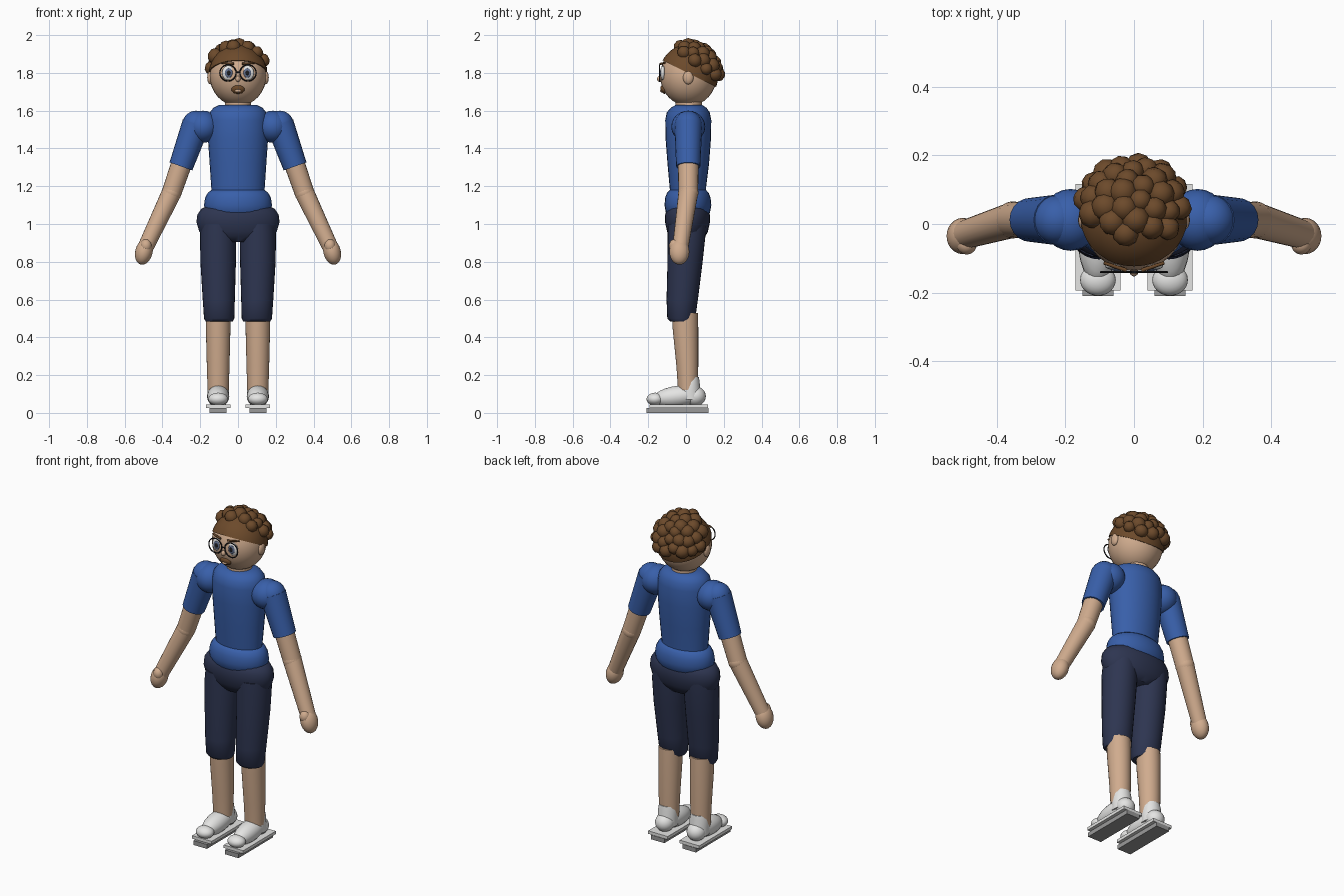
import bpy, bmesh, math, random
from mathutils import Vector, Matrix

random.seed(4)
if "Cube" in bpy.data.objects:
    bpy.data.objects.remove(bpy.data.objects["Cube"])


def material(name, r, g, b):
    m = bpy.data.materials.new(name)
    m.use_nodes = True
    m.diffuse_color = (r, g, b, 1)
    m.node_tree.nodes["Principled BSDF"].inputs["Base Color"].default_value = (r, g, b, 1)
    return m


skin = material("skin", .63, .41, .27)
blue = material("shirt blue", .04, .115, .40)
navy = material("shorts navy", .027, .036, .082)
brown = material("hair brown", .15, .068, .024)
white = material("white", .78, .78, .77)
grey = material("sole grey", .32, .32, .32)
black = material("black", .012, .012, .014)
iris_blue = material("iris blue", .12, .16, .27)


def finish(name, bm, mat, angle=50):
    bmesh.ops.recalc_face_normals(bm, faces=bm.faces)
    mesh = bpy.data.meshes.new(name)
    bm.to_mesh(mesh)
    bm.free()
    mesh.materials.append(mat)
    ob = bpy.data.objects.new(name, mesh)
    bpy.context.collection.objects.link(ob)
    bpy.ops.object.select_all(action="DESELECT")
    ob.select_set(True)
    bpy.context.view_layer.objects.active = ob
    bpy.ops.object.shade_smooth_by_angle(angle=math.radians(angle))
    return ob


def ball(name, mat, centre, radii, tilt=None, segs=24):
    bm = bmesh.new()
    turn = tilt if tilt else Matrix()
    bmesh.ops.create_uvsphere(bm, u_segments=segs, v_segments=segs // 2, radius=1,
                              matrix=Matrix.Translation(centre) @ turn @ Matrix.Diagonal((*radii, 1)))
    return finish(name, bm, mat)


def loft(name, mat, rings, segs=28):
    """Stack of level ellipses, each given as x, y, z, x radius, y radius."""
    bm = bmesh.new()
    loops = []
    for x, y, z, rx, ry in rings:
        loops.append([bm.verts.new((x + rx * math.cos(i * math.tau / segs),
                                    y + ry * math.sin(i * math.tau / segs), z)) for i in range(segs)])
    for a, b in zip(loops, loops[1:]):
        for i in range(segs):
            j = (i + 1) % segs
            bm.faces.new((a[i], a[j], b[j], b[i]))
    bm.faces.new(loops[0])
    bm.faces.new(loops[-1])
    return finish(name, bm, mat)


def limb(name, mat, start, end, r1, r2, segs=20):
    a, b = Vector(start), Vector(end)
    turn = (b - a).to_track_quat("Z", "Y").to_matrix().to_4x4()
    bm = bmesh.new()
    bmesh.ops.create_cone(bm, cap_ends=True, segments=segs, radius1=r1, radius2=r2,
                          depth=(b - a).length, matrix=Matrix.Translation((a + b) / 2) @ turn)
    return finish(name, bm, mat)


def slab(name, mat, centre, size):
    bm = bmesh.new()
    bmesh.ops.create_cube(bm, size=1, matrix=Matrix.Translation(centre) @ Matrix.Diagonal((*size, 1)))
    return finish(name, bm, mat, 30)


def wire_ring(name, mat, centre, rx, rz, thick, segs=28):
    """Upright ring facing the front."""
    bm = bmesh.new()
    loops = []
    for i in range(segs):
        a = i * math.tau / segs
        out = Vector((math.cos(a), 0, math.sin(a)))
        mid = Vector(centre) + Vector((rx * out.x, 0, rz * out.z))
        loops.append([bm.verts.new(mid + thick * (math.cos(t) * out + Vector((0, math.sin(t), 0))))
                      for t in (k * math.tau / 6 for k in range(6))])
    for i in range(segs):
        a, b = loops[i], loops[(i + 1) % segs]
        for k in range(6):
            bm.faces.new((a[k], a[(k + 1) % 6], b[(k + 1) % 6], b[k]))
    return finish(name, bm, mat)


# Trunk
loft("shirt_body", blue, [(0, .012, 1.10, .135, .09), (0, .01, 1.2, .142, .097), (0, .012, 1.32, .15, .11),
                          (0, .012, 1.45, .159, .12), (0, .012, 1.55, .158, .122), (0, .012, 1.59, .15, .114),
                          (0, .014, 1.615, .13, .095), (0, .015, 1.63, .10, .07)])
loft("shirt_hem", blue, [(0, .01, 1.04, .15, .1), (0, .01, 1.06, .172, .117), (0, .01, 1.10, .18, .124),
                         (0, .01, 1.14, .174, .12), (0, .01, 1.165, .16, .11), (0, .01, 1.18, .14, .096)])
loft("shorts_hips", navy, [(0, .008, .905, .12, .07), (0, .008, .935, .185, .095), (0, .008, .96, .205, .108),
                           (0, .008, 1.01, .22, .119), (0, .008, 1.05, .215, .118), (0, .008, 1.08, .195, .108),
                           (0, .008, 1.095, .165, .09)])
limb("neck", skin, (0, .015, 1.6), (0, .015, 1.66), .07, .07)

# Arms and legs
for s, side in ((1, "left"), (-1, "right")):
    ball(side + "_shoulder", blue, (s * .185, .012, 1.515), (.085, .09, .085))
    ball(side + "_sleeve_cap", blue, (s * .222, .012, 1.525), (.073, .073, .075))
    limb(side + "_sleeve", blue, (s * .222, .012, 1.53), (s * .302, .012, 1.305), .074, .064)
    limb(side + "_upper_arm", skin, (s * .295, .012, 1.33), (s * .352, .012, 1.165), .055, .052)
    ball(side + "_elbow", skin, (s * .352, .012, 1.165), (.052, .054, .052))
    limb(side + "_forearm", skin, (s * .352, .012, 1.165), (s * .49, -.03, .875), .052, .042)
    ball(side + "_hand", skin, (s * .498, -.035, .853), (.046, .053, .07),
         Matrix.Rotation(-s * .25, 4, "Y"))
    ball(side + "_thumb", skin, (s * .487, -.06, .885), (.03, .03, .035), segs=14)

    x = s * .105
    loft(side + "_shorts_leg", navy, [(x * .95, -.025, .485, .072, .06), (x * .95, -.025, .50, .08, .074),
                                      (x * .97, -.02, .6, .085, .083), (x, -.005, .8, .094, .093),
                                      (x, .003, .94, .096, .1), (x, .005, 1.0, .09, .1)])
    loft(side + "_shin", skin, [(x, .01, .12, .056, .052), (x, .007, .25, .06, .058),
                                (x, -.003, .45, .065, .068), (x, -.005, .53, .065, .068)])

    # Shoes
    loft(side + "_ankle_collar", white, [(x, .025, .07, .056, .06), (x, .02, .12, .057, .056),
                                         (x, .022, .165, .054, .05), (x, .028, .19, .045, .04)])
    ball(side + "_shoe_body", white, (x, -.04, .088), (.059, .135, .056), Matrix.Rotation(.12, 4, "X"))
    ball(side + "_heel", white, (x, .05, .088), (.054, .055, .052))
    ball(side + "_toe", white, (x, -.163, .073), (.052, .046, .034))
    slab(side + "_sole_top", white, (x, -.038, .035), (.13, .31, .018))
    slab(side + "_sole_bottom", grey, (x, -.045, .013), (.09, .33, .026))

# Head
HEAD = Vector((0, .013, 1.785))
ball("head", skin, HEAD, (.15, .15, .16), segs=32)
for s, side in ((1, "left"), (-1, "right")):
    ball(side + "_ear", skin, (s * .147, .012, 1.775), (.016, .028, .036), segs=16)

# Hair cap trimmed along a sloping hairline
bm = bmesh.new()
bmesh.ops.create_uvsphere(bm, u_segments=32, v_segments=20, radius=1,
                          matrix=Matrix.Translation(HEAD) @ Matrix.Diagonal((.156, .157, .166, 1)))
cut = bmesh.ops.bisect_plane(bm, geom=bm.verts[:] + bm.edges[:] + bm.faces[:], plane_co=(0, 0, 1.805),
                             plane_no=(0, .5, 1), clear_inner=True)
bmesh.ops.contextual_create(bm, geom=[e for e in cut["geom_cut"] if isinstance(e, bmesh.types.BMEdge)])
finish("hair_cap", bm, brown)

# Curls spiralled over the crown and back
crown = Vector((0, .72, .69)).normalized()
turn = crown.to_track_quat("Z", "Y")
COUNT = 36
for i in range(COUNT):
    h = 1 - .58 * (i + .5) / COUNT
    a = i * math.pi * (3 - math.sqrt(5))
    w = math.sqrt(1 - h * h)
    d = turn @ Vector((w * math.cos(a), w * math.sin(a), h))
    if d.z < -.03:
        continue
    r = random.uniform(.033, .043)
    ball("curl_%d" % i, brown, HEAD + d * .158, (r, r, r),
         Matrix.Rotation(random.uniform(0, 3), 4, d), segs=10)

# Face
for s, side in ((1, "left"), (-1, "right")):
    ball(side + "_eye", white, (s * .051, -.122, 1.80), (.034, .012, .039), segs=20)
    ball(side + "_iris", iris_blue, (s * .049, -.132, 1.80), (.021, .005, .025), segs=16)
    ball(side + "_pupil", black, (s * .049, -.136, 1.80), (.011, .003, .013), segs=12)
    wire_ring(side + "_glasses_rim", black, (s * .053, -.14, 1.80), .043, .043, .0035)
    limb(side + "_eyebrow", brown, (s * .022, -.135, 1.848), (s * .088, -.113, 1.853), .006, .005, 8)
limb("glasses_bridge", black, (-.011, -.14, 1.803), (.011, -.14, 1.803), .0035, .0035, 8)
ball("nose", skin, (0, -.139, 1.768), (.013, .014, .016), segs=14)
ball("beard", brown, (0, -.118, 1.712), (.036, .016, .024), Matrix.Rotation(.4, 4, "X"), 20)
ball("lips", skin, (0, -.128, 1.706), (.018, .01, .009), Matrix.Rotation(.4, 4, "X"), 14)
